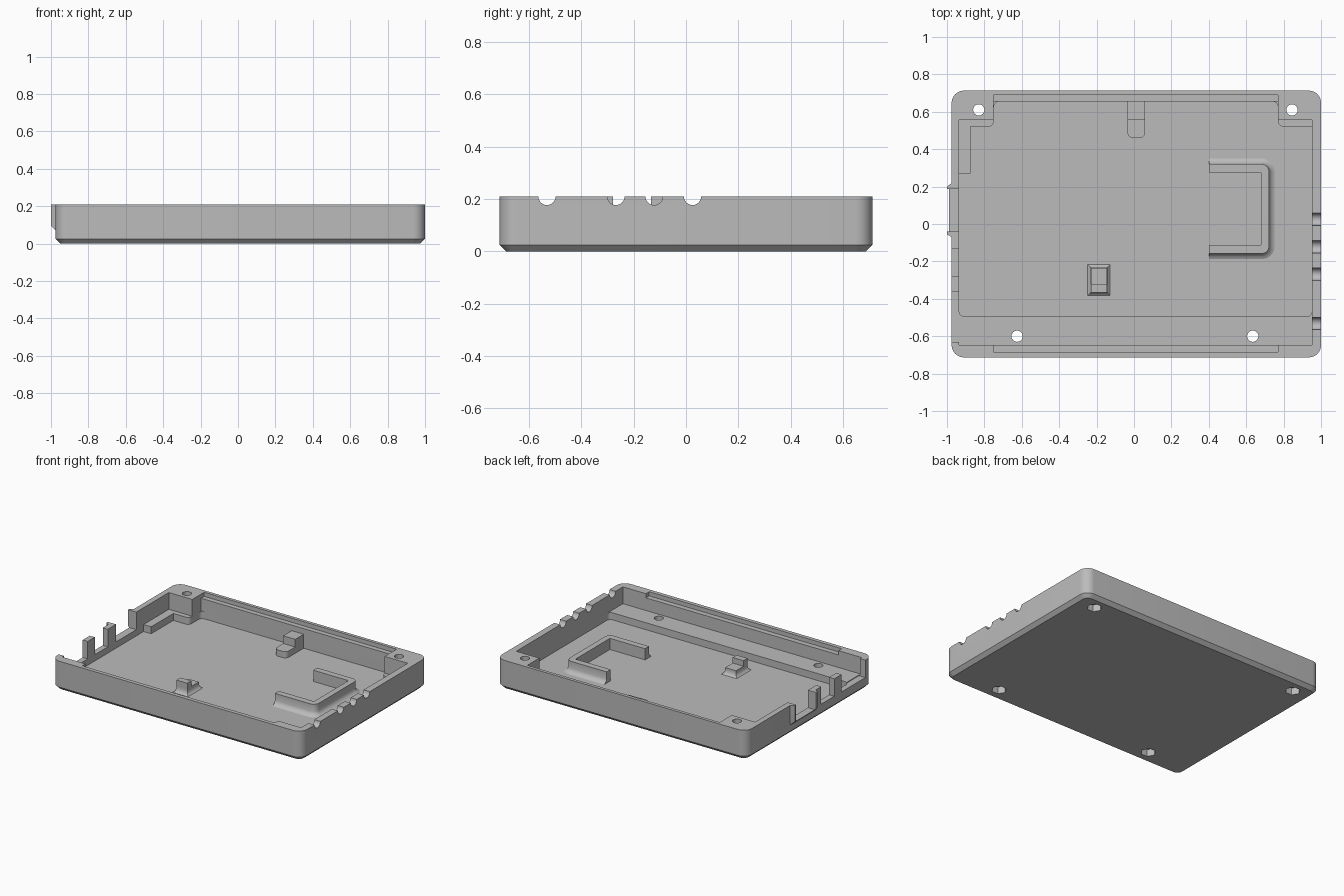
import bpy, bmesh, math

cube = bpy.data.objects.get("Cube")
if cube:
    bpy.data.objects.remove(cube)

grey = bpy.data.materials.new("plain grey")
grey.use_nodes = True
grey.diffuse_color = (0.5, 0.5, 0.5, 1)
grey.node_tree.nodes["Principled BSDF"].inputs["Base Color"].default_value = (0.5, 0.5, 0.5, 1)

TOP, FLOOR, LEDGE, SILL = 0.21, 0.04, 0.09, 0.085
LEFT, RIGHT, HALF_Y = -0.975, 1.0, 0.713
IN_L, IN_R = -0.935, 0.952


def loft(name, rings):
    """Solid from a stack of (z, outline) rings with equal point counts."""
    bm = bmesh.new()
    loops = [[bm.verts.new((x, y, z)) for x, y in pts] for z, pts in rings]
    bm.faces.new(loops[0][::-1])
    bm.faces.new(loops[-1])
    for a, b in zip(loops, loops[1:]):
        for i in range(len(a)):
            j = (i + 1) % len(a)
            bm.faces.new((a[i], a[j], b[j], b[i]))
    bmesh.ops.recalc_face_normals(bm, faces=bm.faces)
    mesh = bpy.data.meshes.new(name)
    bm.to_mesh(mesh)
    bm.free()
    ob = bpy.data.objects.new(name, mesh)
    mesh.materials.append(grey)
    bpy.context.collection.objects.link(ob)
    return ob


def prism(name, pts, z0, z1):
    return loft(name, [(z0, pts), (z1, pts)])


def rounded(corners, steps=8):
    """Outline from right-angled (x, y, radius) corners."""
    pts = []
    for i, (x, y, r) in enumerate(corners):
        if r == 0:
            pts.append((x, y))
            continue
        def toward(c):
            dx, dy = c[0] - x, c[1] - y
            d = math.hypot(dx, dy)
            return dx / d, dy / d
        u, v = toward(corners[i - 1]), toward(corners[(i + 1) % len(corners)])
        for k in range(steps + 1):
            t = math.pi / 2 * k / steps
            a, b = r * (1 - math.sin(t)), r * (1 - math.cos(t))
            pts.append((x + u[0] * a + v[0] * b, y + u[1] * a + v[1] * b))
    return pts


def rect(x0, x1, y0, y1, r=0):
    return rounded([(x0, y0, r), (x1, y0, r), (x1, y1, r), (x0, y1, r)])


def circle(x, y, r, n):
    return [(x + r * math.cos(2 * math.pi * k / n), y + r * math.sin(2 * math.pi * k / n)) for k in range(n)]


def cut(ob, cutters):
    for c in cutters:
        c.hide_render = True
        mod = ob.modifiers.new("cut", 'BOOLEAN')
        mod.operation, mod.solver, mod.object = 'DIFFERENCE', 'EXACT', c
        bpy.context.view_layer.objects.active = ob
        bpy.ops.object.modifier_apply(modifier=mod.name)


# Tray body with chamfered underside
c = 0.025
body = loft("tray_body", [
    (0, rect(LEFT + c, RIGHT - c, -HALF_Y + c, HALF_Y - c, 0.04)),
    (c, rect(LEFT, RIGHT, -HALF_Y, HALF_Y, 0.065)),
    (TOP, rect(LEFT, RIGHT, -HALF_Y, HALF_Y, 0.065))])


# Cavity, stepped around the rear corner bosses and the front ledge
def cavity(front, boss_y, r):
    return rounded([(IN_L, front, r), (IN_R, front, r), (IN_R, boss_y, 0), (0.77, boss_y, r),
                    (0.77, 0.655, r), (-0.75, 0.655, r), (-0.75, boss_y, r), (IN_L, boss_y, 0)])


cutters = [prism("lower_cavity_cutter", cavity(-0.495, 0.52, 0.03), FLOOR, 0.3),
           prism("upper_cavity_cutter", cavity(-0.648, 0.555, 0), LEDGE, 0.3),
           prism("lip_cutter", rect(-0.75, 0.77, -0.685, 0.69), 0.18, 0.3)]

# Screw holes with hexagonal nut pockets beneath
for x, y in [(-0.83, 0.61), (0.845, 0.61), (-0.625, -0.6), (0.635, -0.6)]:
    cutters.append(prism("screw_hole_cutter", circle(x, y, 0.03, 24), -0.1, 0.3))
    cutters.append(prism("nut_pocket_cutter", circle(x, y, 0.05, 6), -0.1, 0.05))

# Round cable notches in the right-hand wall
for y in (0.025, -0.122, -0.268, -0.532):
    notch = prism("cable_notch_cutter", circle(0, 0, 0.033, 24), -0.06, 0.06)
    notch.rotation_euler = (0, math.pi / 2, 0)
    notch.location = (0.98, y, TOP)
    cutters.append(notch)

# Port openings in the opposite wall
ports = [prism("port_cutter", rect(-1.1, -0.925, y0, y1), SILL, 0.3)
         for y0, y1 in ((-0.04, 0.188), (-0.28, -0.133), (-0.63, -0.36))]
bpy.context.view_layer.update()
cut(body, cutters + ports)

# Raised surround outside the large port
surround = loft("port_surround", [
    (0.07, [(-0.96, -0.07), (-0.976, -0.07), (-0.976, 0.215), (-0.96, 0.215)]),
    (0.095, [(-0.96, -0.08), (-1.0, -0.055), (-1.0, 0.2), (-0.96, 0.23)]),
    (TOP, [(-0.96, -0.08), (-1.0, -0.055), (-1.0, 0.2), (-0.96, 0.23)])])
cut(surround, ports[:1])
for ob in cutters + ports:
    bpy.data.objects.remove(ob)

# Side rail and stepped rear support
B = FLOOR - 0.01
parts = [body, surround,
         prism("side_rail", rect(-0.945, -0.875, 0.27, 0.56), B, LEDGE),
         prism("rear_support_step", rounded([(-0.035, 0.46, 0.03), (0.06, 0.46, 0.03),
                                             (0.06, 0.67, 0), (-0.035, 0.67, 0)]), B, 0.085),
         prism("rear_support_block", rect(-0.035, 0.06, 0.56, 0.67), B, 0.14)]


# U-shaped bracket, flared at the foot
def bracket(d):
    x, y0, y1, r = 0.722 + d, -0.158 - d, 0.32 + d, 0.04 + d
    return rounded([(0.402, y0, 0), (x, y0, r), (x, y1, r), (0.402, y1, 0),
                    (0.402, 0.275, 0), (0.68, 0.275, 0), (0.68, -0.113, 0), (0.402, -0.113, 0)])


FLARE = [(B, 0.03), (FLOOR, 0.03), (FLOOR + 0.006, 0.016), (FLOOR + 0.016, 0.006), (FLOOR + 0.03, 0)]
parts.append(loft("u_bracket", [(z, bracket(d)) for z, d in FLARE + [(0.12, 0)]]))


# Small stepped post with a flared foot
def post(d):
    return rect(-0.23 - d, -0.145 + d, -0.365 - d, -0.235 + d)


parts.append(loft("post_step", [(z, post(d * 0.6)) for z, d in FLARE + [(0.085, 0)]]))
parts.append(prism("post_stop", rect(-0.23, -0.145, -0.365, -0.32), B, 0.125))

bpy.ops.object.select_all(action='DESELECT')
for ob in parts:
    ob.select_set(True)
bpy.context.view_layer.objects.active = body
bpy.ops.object.shade_smooth_by_angle(angle=math.radians(30))
